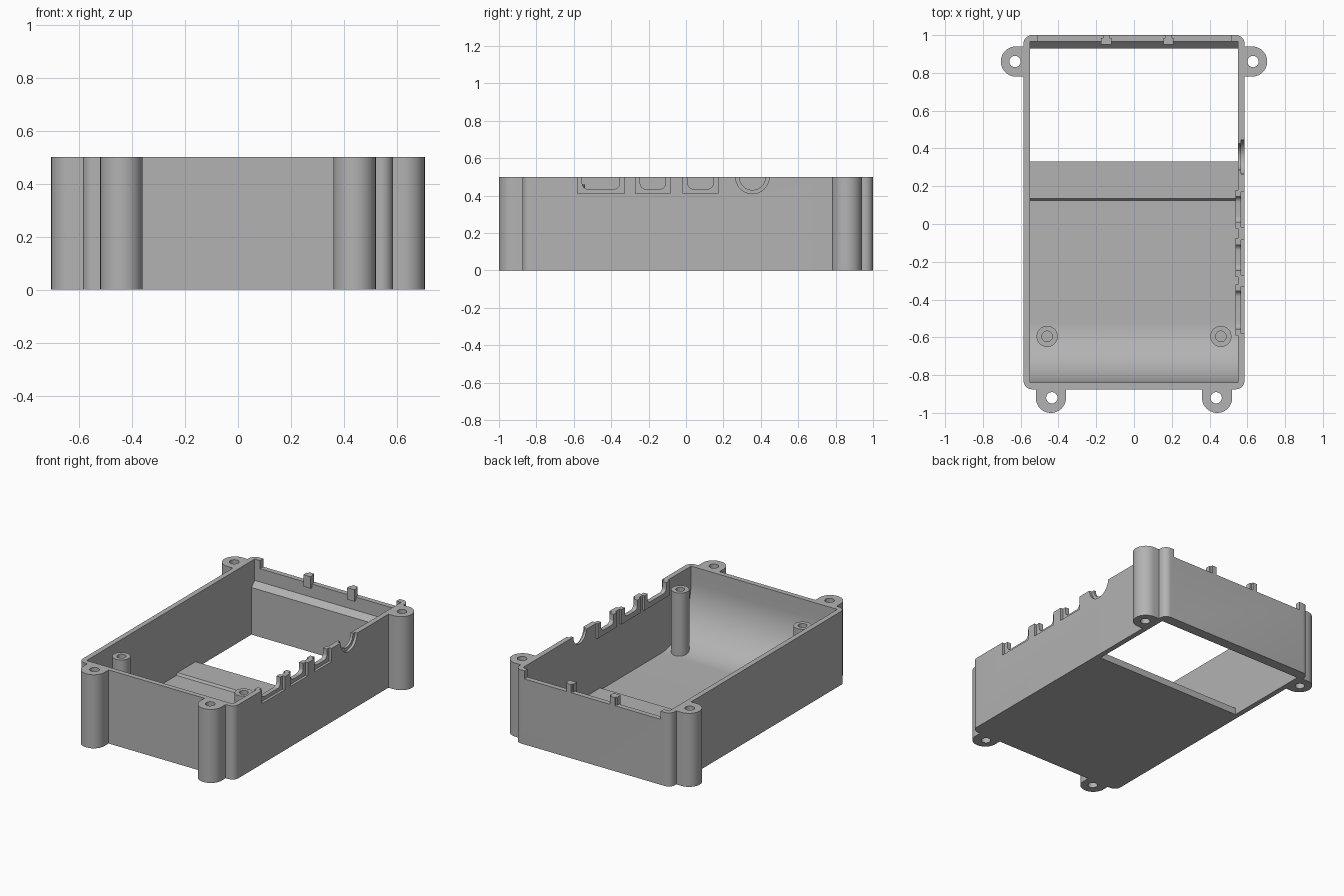
import bpy
import bmesh
from math import sin, cos, pi

cube = bpy.data.objects.get("Cube")
if cube:
    bpy.data.objects.remove(cube, do_unlink=True)

grey = bpy.data.materials.new("plain grey")
grey.use_nodes = True
COLOUR = (0.45, 0.45, 0.45, 1)
grey.diffuse_color = COLOUR
grey.node_tree.nodes["Principled BSDF"].inputs["Base Color"].default_value = COLOUR

HEIGHT = 0.5
OVER = 0.6


def arc(cx, cy, rx, ry, start, end, steps):
    """Points along an elliptical arc, angles in units of pi."""
    angles = [pi * (start + (end - start) * i / steps) for i in range(steps + 1)]
    return [(cx + rx * cos(a), cy + ry * sin(a)) for a in angles]


def circle(cx, cy, r, n=40):
    return arc(cx, cy, r, r, 0, 2, n)[:-1]


def rect(a0, a1, b0, b1):
    return [(a0, b0), (a1, b0), (a1, b1), (a0, b1)]


def rounded(a0, a1, b0, b1, r):
    pts = []
    corners = [(a1 - r, b1 - r), (a0 + r, b1 - r), (a0 + r, b0 + r), (a1 - r, b0 + r)]
    for i, (a, b) in enumerate(corners):
        pts += arc(a, b, r, r, i / 2, i / 2 + 0.5, 8)
    return pts


def prism(name, pts, lo, hi, axis="z"):
    """Extrude a profile along z (profile in x, y) or along x (profile in y, z)."""
    def place(p, c):
        return (p[0], p[1], c) if axis == "z" else (c, p[0], p[1])
    bm = bmesh.new()
    low = [bm.verts.new(place(p, lo)) for p in pts]
    high = [bm.verts.new(place(p, hi)) for p in pts]
    bm.faces.new(low)
    bm.faces.new(high)
    for i in range(len(pts)):
        j = (i + 1) % len(pts)
        bm.faces.new((low[i], low[j], high[j], high[i]))
    bmesh.ops.recalc_face_normals(bm, faces=bm.faces)
    mesh = bpy.data.meshes.new(name)
    bm.to_mesh(mesh)
    bm.free()
    obj = bpy.data.objects.new(name, mesh)
    bpy.context.collection.objects.link(obj)
    mesh.materials.append(grey)
    return obj


def combine(target, other, operation):
    mod = target.modifiers.new("combine", "BOOLEAN")
    mod.object = other
    mod.operation = operation
    mod.solver = "EXACT"
    bpy.context.view_layer.objects.active = target
    bpy.ops.object.modifier_apply(modifier=mod.name)
    bpy.data.objects.remove(other, do_unlink=True)


def add(target, *shape):
    combine(target, prism("addition", *shape), "UNION")


def cut(target, *shape):
    combine(target, prism("cutter", *shape), "DIFFERENCE")


# Outer body with mounting lugs
case = prism("case_shell", rounded(-0.585, 0.585, -0.875, 1, 0.045), 0, HEIGHT)
LUG = 0.08
for s in (-1, 1):
    front = arc(s * 0.44, -0.92, LUG, LUG, 1, 2, 24)
    add(case, front + [(s * 0.44 + LUG, -0.86), (s * 0.44 - LUG, -0.86)], 0, HEIGHT)
    side = [(s * x, y) for x, y in arc(0.625, 0.86, LUG, LUG, -0.5, 0.5, 24)]
    add(case, side + [(s * 0.57, 0.86 + LUG), (s * 0.57, 0.86 - LUG)], 0, HEIGHT)

# Cavity: curved front, stepped floor, open rear bay, back ledge
cavity = [(-0.84, OVER)] + arc(-0.52, 0.39, 0.32, 0.36, 1, 1.5, 24)
cavity += [(0.125, 0.03), (0.135, 0.045), (0.33, 0.045), (0.33, -0.1),
           (0.93, -0.1), (0.93, 0.32), (0.965, 0.355), (0.965, OVER)]
cut(case, cavity, -0.55, 0.55, "x")

# Lug screw holes
for s in (-1, 1):
    for x, y in ((0.435, -0.92), (0.63, 0.86)):
        cut(case, circle(s * x, y, 0.03, 24), -0.1, OVER)

# Side ports: inner boss, outer pocket, smaller opening
for y0, y1 in ((-0.58, -0.33), (-0.27, -0.085), (-0.015, 0.17)):
    add(case, rect(y0 - 0.01, y1 + 0.01, 0.4, HEIGHT), 0.537, 0.57, "x")
    cut(case, rect(y0, y1, 0.41, OVER), 0.567, OVER, "x")
    cut(case, rounded(y0 + 0.025, y1 - 0.025, 0.435, OVER, 0.03), 0.5, OVER, "x")
cut(case, circle(0.355, HEIGHT, 0.09), 0.567, OVER, "x")
cut(case, circle(0.355, HEIGHT, 0.07), 0.5, OVER, "x")

# Lowered back rim with two upright tabs
for x0, x1 in ((-0.51, -0.165), (-0.13, 0.165), (0.2, 0.515)):
    cut(case, rect(x0, x1, 0.9, 1.1), 0.445, OVER)
for x in (-0.147, 0.183):
    add(case, rect(x - 0.027, x + 0.027, 0.95, 0.985), 0.42, HEIGHT)

# Screw posts on the floor
posts = []
for s, side in ((-1, "right"), (1, "left")):
    post = prism(side + "_screw_post", circle(s * 0.46, -0.595, 0.056), 0.02, 0.46)
    cut(post, circle(s * 0.46, -0.595, 0.028, 24), 0.2, OVER)
    posts.append(post)

# Smooth curved walls, keep hard edges
bpy.ops.object.select_all(action="DESELECT")
for obj in [case] + posts:
    obj.select_set(True)
bpy.context.view_layer.objects.active = case
bpy.ops.object.shade_smooth_by_angle(angle=pi / 6)
